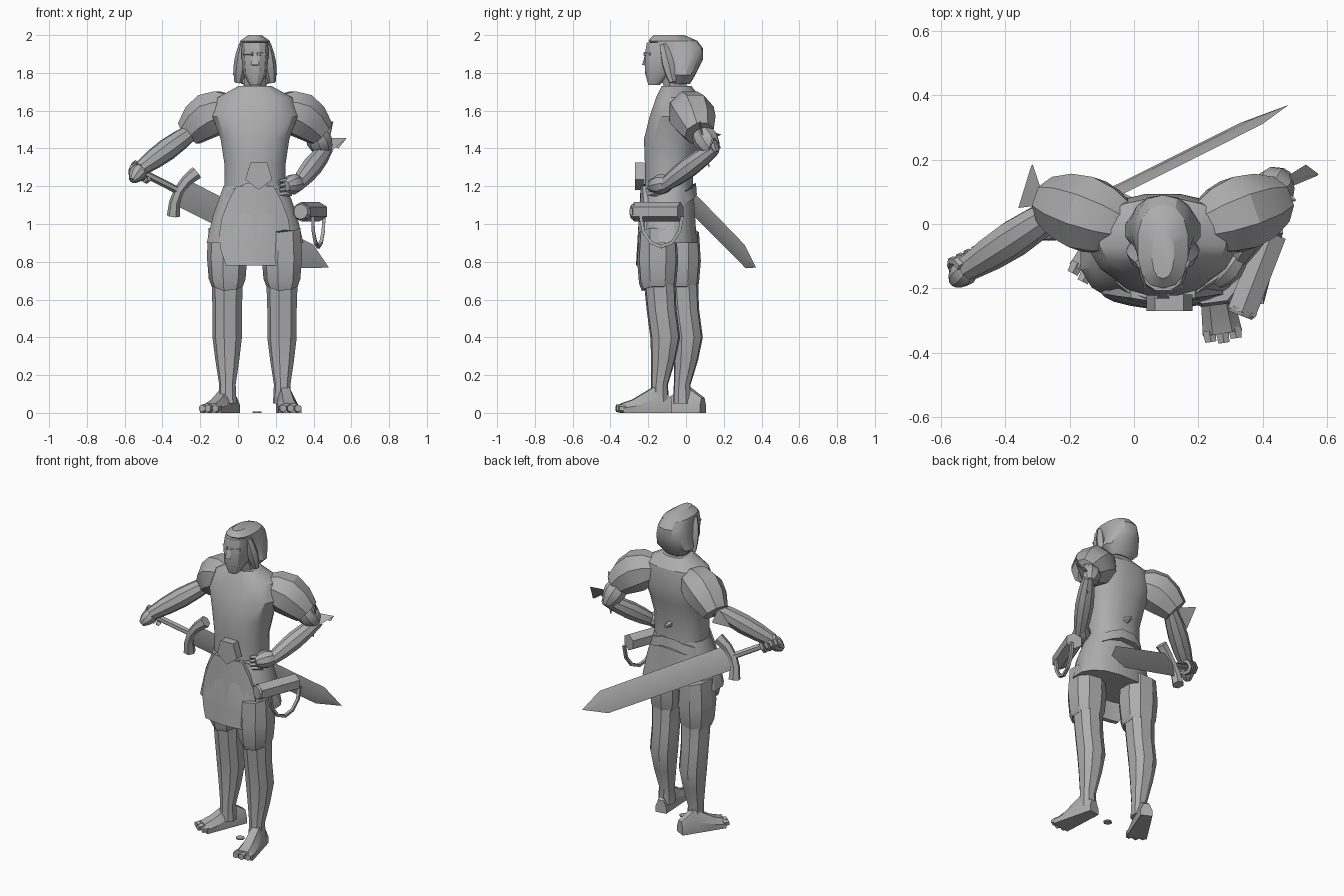
import bpy, bmesh, math
from mathutils import Vector

cube = bpy.data.objects.get("Cube")
if cube:
    bpy.data.objects.remove(cube, do_unlink=True)

grey = bpy.data.materials.new("plain grey")
grey.use_nodes = True
shade = 0.42
grey.diffuse_color = (shade, shade, shade, 1)
grey.node_tree.nodes["Principled BSDF"].inputs["Base Color"].default_value = grey.diffuse_color
parts = []
middle = .09
up = Vector((0, 0, 1))
rightward = Vector((1, 0, 0))
sides_of_body = (("left", 1), ("right", -1))


def skin(name, rings):
    """Join equal-sized rings of points into one closed surface."""
    bm = bmesh.new()
    loops = [[bm.verts.new(point) for point in ring] for ring in rings]
    for low, high in zip(loops, loops[1:]):
        for i in range(len(low)):
            bm.faces.new((low[i - 1], low[i], high[i], high[i - 1]))
    bm.faces.new(loops[0])
    bm.faces.new(loops[-1])
    bmesh.ops.remove_doubles(bm, verts=bm.verts, dist=.0005)
    bmesh.ops.recalc_face_normals(bm, faces=bm.faces)
    mesh = bpy.data.meshes.new(name)
    bm.to_mesh(mesh)
    bm.free()
    mesh.materials.append(grey)
    obj = bpy.data.objects.new(name, mesh)
    bpy.context.collection.objects.link(obj)
    parts.append(obj)


def circle(count):
    """Cosine and sine pairs, flat side forward."""
    angles = [math.tau * (i + .5) / count for i in range(count)]
    return [(math.cos(angle), math.sin(angle)) for angle in angles]


def boxy(value):
    return math.copysign(abs(value) ** .85, value)


def stack(name, levels, x=middle, sides=12, dip=0):
    """Level rings (z, y, half width, half depth); dip lowers the flanks."""
    skin(name, [[(x + wide * boxy(c), y + deep * boxy(s), z - dip * abs(c))
                 for c, s in circle(sides)] for z, y, wide, deep in levels])


def limb(name, points, radii, sides=8, ref=up):
    """Tapered tube along a path."""
    path = [Vector(point) for point in points]
    rings = []
    for i, (point, radius) in enumerate(zip(path, radii)):
        before, after = path[max(i - 1, 0)], path[min(i + 1, len(path) - 1)]
        u = (after - before).cross(ref).normalized()
        v = (after - before).normalized().cross(u)
        rings.append([point + radius * (u * c + v * s) for c, s in circle(sides)])
    skin(name, rings)


def bulge(name, start, end, thin, swell, lift=0, sides=9):
    """Tube that swells and arches towards its middle."""
    start, end = Vector(start), Vector(end)
    steps = [i / 4 for i in range(5)]
    waves = [math.sin(math.pi * t) for t in steps]
    limb(name, [start.lerp(end, t) + up * lift * wave for t, wave in zip(steps, waves)],
         [thin + swell * wave for wave in waves], sides)


def plate(name, points, depth):
    """Flat outline pushed along a depth vector."""
    outline = [Vector(point) for point in points]
    skin(name, [outline, [point + Vector(depth) for point in outline]])


# Torso and neck
stack("torso", [(1.2, -.09, .165, .13), (1.32, -.09, .165, .13), (1.45, -.075, .185, .15),
                (1.57, -.05, .23, .145), (1.67, -.04, .2, .12), (1.73, -.05, .09, .08)], sides=16)
limb("neck", [(middle, -.03, 1.65), (middle, -.08, 1.8)], [.07, .06], ref=rightward)
limb("back_knob", [(middle, 0, 1.3), (middle, .08, 1.3)], [.03, .01], sides=6)

# Head, hair and face
stack("head", [(1.735, -.17, .03, .03), (1.8, -.14, .065, .08),
               (1.9, -.13, .075, .09), (1.96, -.12, .07, .09)])
stack("hair", [(1.74, -.03, .07, .05), (1.79, -.02, .12, .07), (1.87, -.01, .1, .1),
               (1.93, -.03, .09, .12), (1.97, -.07, .08, .13), (2, -.09, .035, .08)], sides=14)
limb("nose", [(middle, -.21, 1.9), (middle, -.22, 1.84)], [.01, .025], sides=3, ref=rightward)
limb("mouth", [(middle - .03, -.205, 1.8), (middle + .03, -.205, 1.8)], [.01, .01], sides=5)
for label, side in sides_of_body:
    limb(label + "_brow", [(middle + side * .01, -.215, 1.9), (middle + side * .06, -.19, 1.9)],
         [.012, .008], sides=5)
    bulge(label + "_hair_lock", (middle + side * .065, -.12, 1.95),
          (middle + side * .09, -.07, 1.75), .02, .015, sides=6)

# Tunic skirt and its long curved front panel
stack("skirt", [(1.2, -.09, .17, .13), (1.05, -.1, .225, .15), (.9, -.1, .26, .16)], sides=16)
panel = []
for row in range(6):
    drop = row / 5
    half = .1 + .09 * math.sin(2.5 * drop)
    spread = [half * column / 3 for column in range(-3, 4)]
    front = [Vector((middle + x, x * x - .24 - .025 * drop, 1.2 - .42 * drop))
             for x in spread]
    panel.append(front + [point + Vector((0, .03, 0)) for point in reversed(front)])
skin("front_panel", panel)

# Belt dipping at the hips, with a pentagonal buckle
stack("belt", [(1.17, -.09, .19, .15), (1.23, -.09, .175, .145)], sides=16, dip=.07)
plate("buckle", [(middle + .02 + .075 * s, -.27, 1.26 - .08 * c)
                 for c, s in [(math.cos(k * math.tau / 5), math.sin(k * math.tau / 5))
                              for k in range(5)]], (0, .05, 0))

# Legs in stockings, with loose breeches above the knee
for label, side in sides_of_body:
    x, y = middle + .145 * side, -.07 - .06 * side
    stack(label + "_leg", [(z, y + shift, r, r) for z, shift, r in
                           ((.05, -.01, .05), (.15, -.01, .045), (.28, .01, .065),
                            (.4, .02, .08), (.55, 0, .08), (.7, -.01, .085))], x, sides=9)
    stack(label + "_breeches", [(z, y - .02, r, r) for z, r in
                                ((.64, .085), (.68, .1), (.8, .11), (.95, .1))],
          x, sides=9, dip=-.03)


# Feet: heel-to-toe sections ending in three blunt toes
def foot(label, heel, toe):
    heel, along = Vector(heel), Vector(toe) - Vector(heel)
    across = along.cross(up).normalized()
    rings = []
    for t, top in ((0, .08), (.3, .14), (.7, .07), (.9, .05)):
        centre, half = heel + along * t, across * (.035 + .03 * t)
        rise = up * top
        rings.append([centre - half, centre + half, centre + half + rise / 2,
                      centre + half / 2 + rise, centre - half / 2 + rise,
                      centre - half + rise / 2])
    skin(label + "_foot", rings)
    for k in (-1, 0, 1):
        base = heel + along * .85 + across * k * .04 + up * .024
        limb(label + "_toe", [base, base + along * (.15 - .03 * abs(k))], [.024, .02], sides=6)


foot("left", (.235, -.08, 0), (.28, -.37, 0))
foot("right", (-.02, .09, 0), (-.16, -.18, 0))
limb("ground_disc", [(.1, -.12, 0), (.1, -.12, .008)], [.025, .025], ref=rightward)

# Arms: mirrored puffed sleeves, then each forearm and hand
for label, side in sides_of_body:
    bulge(label + "_puff_sleeve", (middle + side * .12, -.01, 1.61),
          (middle + side * .35, .07, 1.48), .08, .045, lift=.035, sides=8)
bulge("left_elbow", (.4, .06, 1.52), (.46, .15, 1.37), .03, .04)
bulge("left_forearm", (.47, .15, 1.4), (.31, -.12, 1.2), .035, .02)
bulge("left_hand", (.33, -.08, 1.22), (.25, -.18, 1.2), .03, .025)
bulge("right_forearm", (-.23, .05, 1.5), (-.52, -.14, 1.29), .04, .02)
bulge("right_hand", (-.5, -.12, 1.31), (-.56, -.18, 1.23), .02, .025)
for k in range(4):
    knuckle = Vector((.28, -.15, 1.235)) - up * k * .024
    limb("left_finger", [knuckle, knuckle + Vector((-.06, -.04, -.01))], [.016, .01], sides=5)

# Torn sleeve points
thickness = (.005, .005, .005)
plate("left_sleeve_point", [(.4, .06, 1.5), (.5, .07, 1.54), (.45, .12, 1.3)], thickness)
plate("left_sleeve_tail", [(.45, .1, 1.35), (.45, .13, 1.45), (.53, .18, 1.4), (.57, .15, 1.45)],
      thickness)
plate("right_sleeve_point", [(-.28, .06, 1.5), (-.32, .18, 1.47), (-.36, .05, 1.4)], thickness)

# Sword: frame along the blade, across its leaning width and through its thickness
grip, tip = Vector((-.5, -.12, 1.27)), Vector((.48, .37, .77))
along = (tip - grip).normalized()
upright = (up - along * along.z).normalized()
across = (upright + along.cross(upright) / 4).normalized()
through = along.cross(across)


def on_sword(u, v=0, w=0):
    return grip + along * u + across * v + through * w


length = (tip - grip).length
skin("sword_blade", [[on_sword(u, half), on_sword(u, 0, half / 6),
                      on_sword(u, -half), on_sword(u, 0, -half / 6)]
                     for u, half in ((.23, .075), (length - .14, .07), (length, .001))])
limb("sword_grip", [on_sword(-.05), on_sword(.24)], [.02, .02], sides=6)
limb("sword_guard", [on_sword(.23 + .01 * k * k, .065 * k) for k in range(-2, 3)],
     [.028 + .002 * k * k for k in range(-2, 3)], sides=6, ref=through)
for k in range(4):
    limb("right_finger", [on_sword(.03 * k - .06, .035 * c, .035 * s) for c, s in circle(8)[2:]],
         [.014] * 6, sides=5, ref=along)

# Scroll case on the belt with its hanging strap
front, back = Vector((.335, -.275, 1.065)), Vector((.43, -.03, 1.065))
limb("scroll_case", [front, back], [.052, .052], sides=6)
limb("scroll_cap", [front.lerp(back, -.04), front.lerp(back, .04)], [.04, .05], sides=10)
turns = [math.pi * k / 6 for k in range(7)]
limb("scroll_strap", [(.425 + .03 * math.cos(turn), .11 * math.cos(turn) - .13,
                       1.04 - .16 * math.sin(turn)) for turn in turns],
     [.012] * 7, sides=4, ref=rightward)

# Soft shading within broad planes, crisp edges elsewhere
bpy.ops.object.select_all(action="DESELECT")
for part in parts:
    part.select_set(True)
bpy.context.view_layer.objects.active = parts[0]
bpy.ops.object.shade_smooth_by_angle(angle=math.radians(28))
